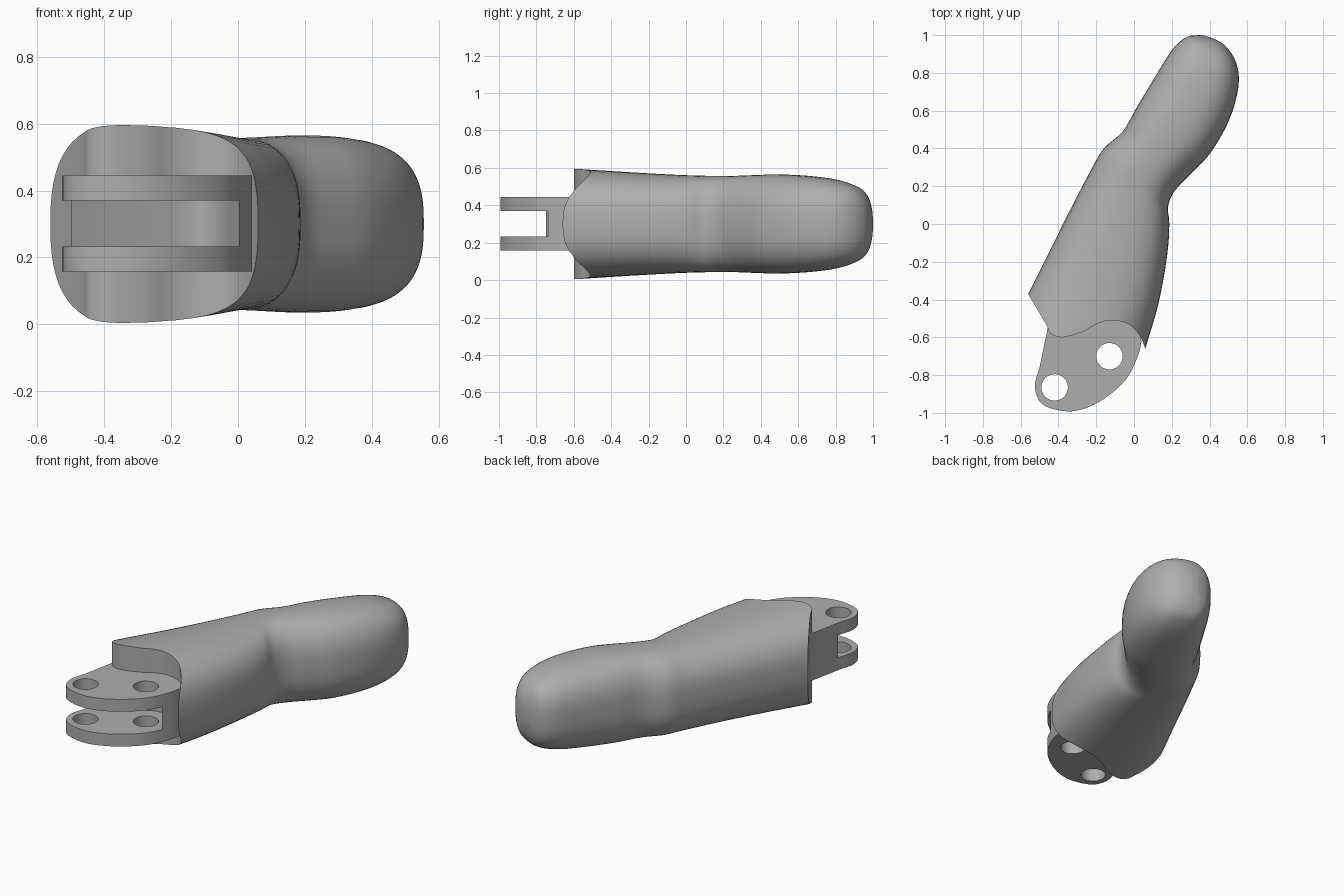
import bpy
import bmesh
import math
from mathutils import Vector

MID = 0.3      # height of the symmetry plane
AROUND = 56    # points around the grip
STEPS = 4      # rings between stations
POWER = 2.6    # squareness of the cross-section

default_cube = bpy.data.objects.get("Cube")
if default_cube:
    bpy.data.objects.remove(default_cube)

grey = bpy.data.materials.new("plain grey")
grey.use_nodes = True
colour = (0.42, 0.42, 0.42, 1)
grey.diffuse_color = colour
grey.node_tree.nodes["Principled BSDF"].inputs["Base Color"].default_value = colour


def finish(bm, name):
    """Turn a bmesh into a linked grey object."""
    bmesh.ops.recalc_face_normals(bm, faces=bm.faces)
    mesh = bpy.data.meshes.new(name)
    bm.to_mesh(mesh)
    bm.free()
    mesh.materials.append(grey)
    obj = bpy.data.objects.new(name, mesh)
    bpy.context.collection.objects.link(obj)
    return obj


def prism(name, outline, low, high):
    """Extrude a plan outline between two heights."""
    bm = bmesh.new()
    base = bm.faces.new([bm.verts.new((x, y, low)) for x, y in outline])
    grown = bmesh.ops.extrude_face_region(bm, geom=[base])["geom"]
    verts = [item for item in grown if isinstance(item, bmesh.types.BMVert)]
    bmesh.ops.translate(bm, verts=verts, vec=(0, 0, high - low))
    return finish(bm, name)


def spline(points, closed=False, steps=STEPS):
    """Smooth a list of vectors with a Catmull-Rom curve."""
    points = [Vector(p) for p in points]
    count = len(points)

    def pick(i):
        return points[i % count] if closed else points[max(0, min(i, count - 1))]

    result = []
    for i in range(count if closed else count - 1):
        a, b, c, d = (pick(i + k) for k in (-1, 0, 1, 2))
        for s in range(steps):
            t = s / steps
            result.append(b + (c - a) * t / 2
                          + (a - b * 2.5 + c * 2 - d / 2) * t ** 2
                          + (b * 1.5 - a / 2 - c * 1.5 + d / 2) * t ** 3)
    if not closed:
        result.append(points[-1])
    return result


def circle(cx, cy, radius, count=32):
    angles = [math.tau * i / count for i in range(count)]
    return [(cx + radius * math.cos(a), cy + radius * math.sin(a)) for a in angles]


def activate(obj):
    bpy.ops.object.select_all(action="DESELECT")
    obj.select_set(True)
    bpy.context.view_layer.objects.active = obj


def cut(obj, cutter):
    """Subtract the cutter, then discard it."""
    cutter.hide_render = True
    mod = obj.modifiers.new("cut", "BOOLEAN")
    mod.operation = "DIFFERENCE"
    mod.solver = "EXACT"
    mod.object = cutter
    activate(obj)
    bpy.ops.object.modifier_apply(modifier=mod.name)
    bpy.data.objects.remove(cutter)


def shade(obj, degrees):
    activate(obj)
    bpy.ops.object.shade_smooth_by_angle(angle=math.radians(degrees))


def signed_power(value):
    return math.copysign(abs(value) ** (2 / POWER), value)


# Body stations: left edge x, y, right edge x, y, half height
stations = [
    (-.72, -.69, -.02, -.95, .31),
    (-.56, -.37, .06, -.66, .29),
    (-.44, -.13, .13, -.42, .275),
    (-.32, .11, .175, -.17, .262),
    (-.22, .3, .187, 0, .257),
    (-.16, .4, .18, .09, .257),
    (-.06, .49, .215, .175, .26),
    (.01, .61, .3, .265, .264),
    (.07, .71, .4, .37, .264),
    (.13, .81, .49, .52, .255),
    (.18, .89, .54, .66, .24),
    (.225, .95, .555, .78, .215),
    (.27, .985, .53, .88, .18),
    (.305, .997, .47, .955, .12),
    (.36, 1, .4, .99, .04),
]

# Bent body lofted through rounded-square rings
bm = bmesh.new()
rings = []
for lx, ly, rx, ry, half in spline(stations):
    centre = Vector((lx + rx, ly + ry, 2 * MID)) / 2
    side = Vector((rx - lx, ry - ly, 0)) / 2
    ring = []
    for i in range(AROUND):
        angle = math.tau * i / AROUND
        up = Vector((0, 0, half * signed_power(math.sin(angle))))
        ring.append(bm.verts.new(centre + side * signed_power(math.cos(angle)) + up))
    rings.append(ring)
for near, far in zip(rings, rings[1:]):
    for i in range(AROUND):
        j = (i + 1) % AROUND
        bm.faces.new((near[i], near[j], far[j], far[i]))
bm.faces.new(rings[0])
bm.faces.new(rings[-1])
body = finish(bm, "body")

# Wavy upright cut across the front of the body
wave = spline([(-.46, -.54), (-.44, -.58), (-.38, -.6), (-.27, -.57), (-.2, -.53),
               (-.12, -.51), (-.03, -.53), (.03, -.59), (.06, -.66)])
front_outline = [(-.72, -.1)] + [tuple(p) for p in wave] + [(.2, -.72), (.2, -1.3), (-1.2, -1.3), (-1.2, -.1)]
cut(body, prism("front_cutter", front_outline, -1, 2))
shade(body, 35)

# Forked hinge lug, rooted inside the body
nose = spline([(-.5, -.76), (-.525, -.86), (-.49, -.95), (-.38, -.99), (-.27, -.98),
               (-.15, -.92), (-.04, -.82), (.02, -.7), (.04, -.62)])
lug_outline = [(-.455, -.54)] + [tuple(p) for p in nose] + [(0, -.45), (-.3, -.4)]
hinge_lug = prism("hinge_lug", lug_outline, .158, .445)

# Slot between the two fork plates
end = spline([(-.19, -.57), (-.11, -.555), (-.05, -.6), (-.01, -.7), (.01, -.75)])
slot_outline = [(-.69, -.86)] + [tuple(p) for p in end] + [(.2, -.76), (.2, -1.2), (-.69, -1.2)]
cut(hinge_lug, prism("slot_cutter", slot_outline, .233, .37))

# Two pin holes
for x, y in ((-.42, -.865), (-.13, -.7)):
    cut(hinge_lug, prism("pin_cutter", circle(x, y, .07), -1, 2))
shade(hinge_lug, 35)
